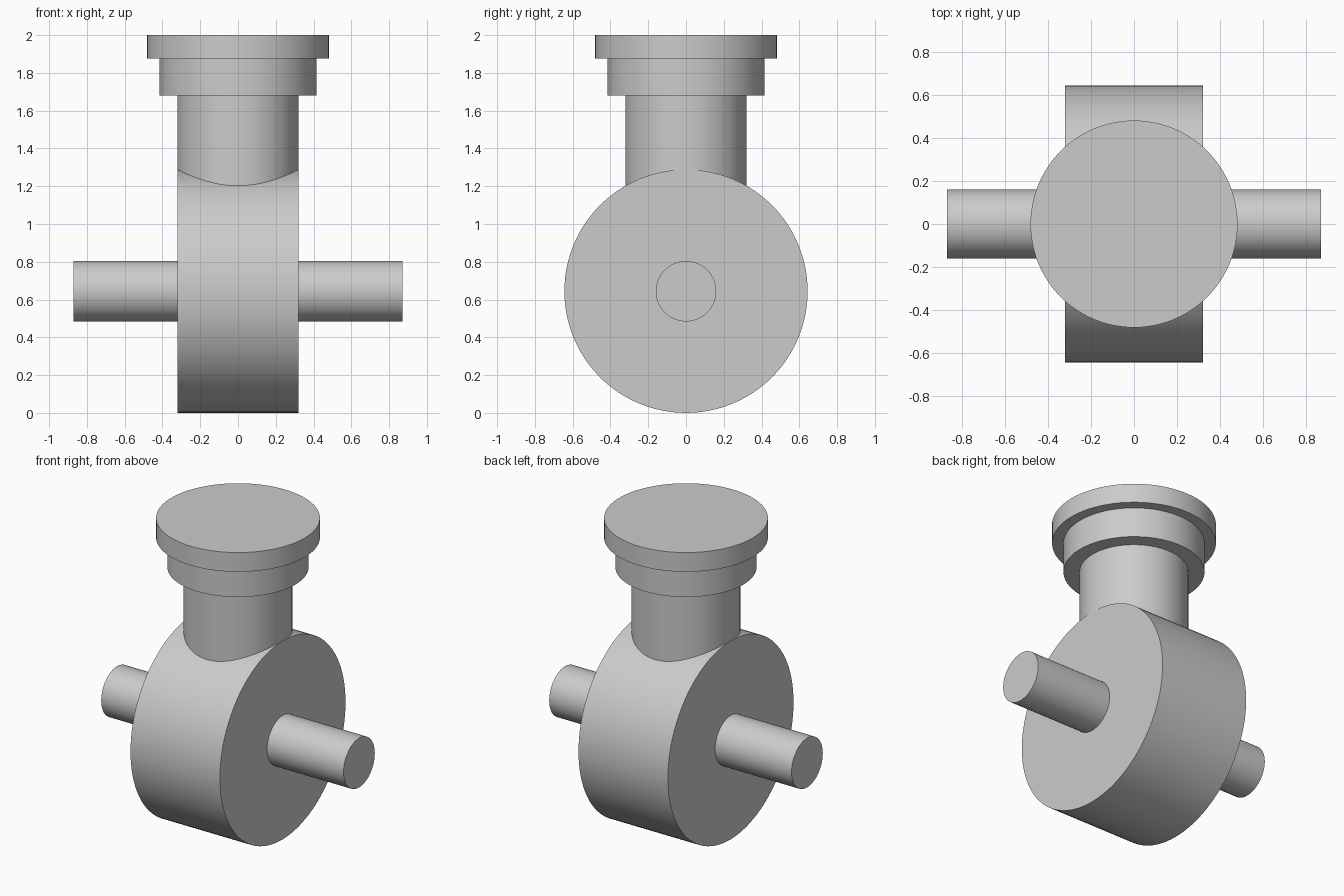
import bpy, bmesh, math
from mathutils import Matrix

cube = bpy.data.objects.get("Cube")
if cube:
    bpy.data.objects.remove(cube, do_unlink=True)

grey = bpy.data.materials.new("plain grey")
grey.use_nodes = True
colour = (0.6, 0.6, 0.6, 1)
grey.diffuse_color = colour
grey.node_tree.nodes["Principled BSDF"].inputs["Base Color"].default_value = colour

SEGMENTS = 96


def turned_part(name, profile, matrix=Matrix()):
    """Stack rings of (radius, height) into a closed solid of revolution."""
    bm = bmesh.new()
    rings = []
    for radius, height in profile:
        angles = [math.tau * i / SEGMENTS for i in range(SEGMENTS)]
        rings.append([bm.verts.new((radius * math.cos(a), radius * math.sin(a), height))
                      for a in angles])
    for low, high in zip(rings, rings[1:]):
        for i in range(SEGMENTS):
            j = (i + 1) % SEGMENTS
            bm.faces.new((low[i], low[j], high[j], high[i]))
    bm.faces.new(rings[0][::-1])
    bm.faces.new(rings[-1])
    bm.transform(matrix)
    mesh = bpy.data.meshes.new(name)
    bm.to_mesh(mesh)
    bm.free()
    mesh.materials.append(grey)
    obj = bpy.data.objects.new(name, mesh)
    bpy.context.collection.objects.link(obj)
    bpy.ops.object.select_all(action='DESELECT')
    obj.select_set(True)
    bpy.context.view_layer.objects.active = obj
    bpy.ops.object.shade_smooth_by_angle(angle=math.radians(30))
    return obj


# Drum and the axle through it both lie along x
BODY_RADIUS = 0.644
along_x = Matrix.Translation((0, 0, BODY_RADIUS)) @ Matrix.Rotation(math.pi / 2, 4, 'Y')
turned_part("drum_body", [(BODY_RADIUS, -0.321), (BODY_RADIUS, 0.321)], along_x)
turned_part("axle", [(0.16, -0.87), (0.16, 0.87)], along_x)

# Upright neck with a stepped collar and a wide cap
turned_part("neck_and_cap", [(0.32, 1.15), (0.32, 1.68), (0.415, 1.68),
                             (0.415, 1.875), (0.482, 1.875), (0.482, 2.0)])
